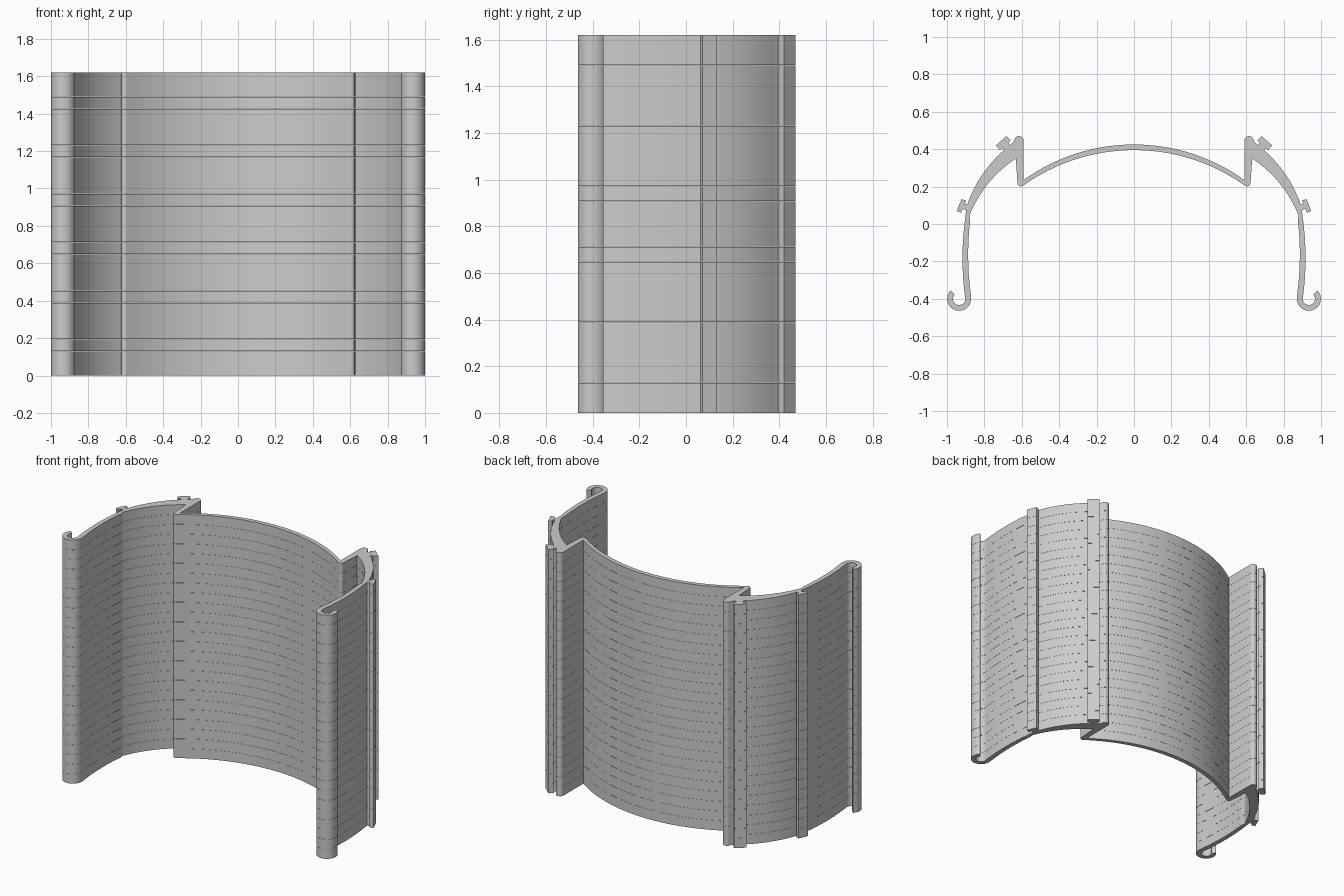
import bpy, bmesh, math
from mathutils import Vector

cube = bpy.data.objects.get("Cube")
if cube:
    bpy.data.objects.remove(cube, do_unlink=True)

HEIGHT, COUNT, GAP = 1.62, 25, 0.0007
PITCH = (HEIGHT + GAP) / COUNT


def circle(cx, cy, r, a0, a1, n):
    """Points on a circle from angle a0 to a1 in degrees."""
    angles = [math.radians(a0 + (a1 - a0) * i / n) for i in range(n + 1)]
    return [(cx + r * math.cos(a), cy + r * math.sin(a)) for a in angles]


def bow(p, q, bulge, n):
    """Circular arc from p to q, bulging to the left of the direction p-q."""
    p, q = Vector(p), Vector(q)
    d = q - p
    half, side = d.length / 2, Vector((-d.y, d.x)).normalized()
    r = (half ** 2 + bulge ** 2) / (2 * bulge)
    centre = (p + q) / 2 + side * (bulge - r)
    start = p - centre
    sweep = 2 * math.asin(half / r)
    pts = []
    for i in range(n + 1):
        a = -sweep * i / n
        c, s = math.cos(a), math.sin(a)
        pts.append((centre.x + start.x * c - start.y * s,
                    centre.y + start.x * s + start.y * c))
    return pts


def arch(half_width, top, end):
    """Right half of the shallow central arch, from middle to end."""
    return bow((-half_width, end), (half_width, end), top - end, 48)[24:]


# Right half of the outline, around the back and then along the inside
half = arch(0.59, 0.425, 0.235)
# rounded post head
half += circle(0.615, 0.445, 0.025, 180, 20, 8) + [(0.645, 0.437)]
# upper T-shaped rib
half += [(0.662, 0.422), (0.672, 0.434), (0.660, 0.446), (0.682, 0.470),
         (0.738, 0.420), (0.717, 0.395), (0.705, 0.406), (0.696, 0.396)]
# shoulder, then lower rib
half += bow((0.700, 0.390), (0.890, 0.107), 0.022, 16)
half += [(0.905, 0.103), (0.899, 0.125), (0.922, 0.133), (0.948, 0.070),
         (0.924, 0.060), (0.917, 0.080), (0.898, 0.075)]
# outer side of the wall and the curled lip
half += bow((0.900, 0.050), (0.902, -0.400), 0.016, 12)
half += circle(0.935, -0.40, 0.033, 190, 405, 16)
half += circle(0.935, -0.40, 0.064, 405, 180, 24)
# inner side of the wall, shoulder and post
half += bow((0.871, -0.385), (0.876, 0.020), -0.013, 12)
half += bow((0.880, 0.045), (0.632, 0.350), -0.030, 16)
half += circle(0.605, 0.219, 0.018, 360, 245, 6)
half += reversed(arch(0.590, 0.395, 0.207))

outline = half + [(-x, y) for x, y in reversed(half)]
clean = []
for p in outline:
    if not clean or (Vector(p) - Vector(clean[-1])).length > 1e-4:
        clean.append(p)
if (Vector(clean[0]) - Vector(clean[-1])).length < 1e-4:
    clean.pop()

# One slat, extruded from the outline
bm = bmesh.new()
face = bm.faces.new([bm.verts.new((x, y, 0)) for x, y in clean])
ext = bmesh.ops.extrude_face_region(bm, geom=[face], use_keep_orig=True)
top_verts = [g for g in ext["geom"] if isinstance(g, bmesh.types.BMVert)]
bmesh.ops.translate(bm, verts=top_verts, vec=(0, 0, PITCH - GAP))
bmesh.ops.recalc_face_normals(bm, faces=bm.faces)
caps = [f for f in bm.faces if len(f.verts) > 4]
bmesh.ops.triangulate(bm, faces=caps)
mesh = bpy.data.meshes.new("channel_slats")
bm.to_mesh(mesh)
bm.free()

grey = bpy.data.materials.new("plain grey")
grey.use_nodes = True
colour = (0.6, 0.6, 0.6, 1)
grey.diffuse_color = colour
grey.node_tree.nodes["Principled BSDF"].inputs["Base Color"].default_value = colour
mesh.materials.append(grey)

slats = bpy.data.objects.new("channel_slats", mesh)
bpy.context.collection.objects.link(slats)
bpy.context.view_layer.objects.active = slats
slats.select_set(True)
bpy.ops.object.shade_smooth_by_angle(angle=math.radians(30))

# Stack of identical slats with hairline gaps
stack = slats.modifiers.new("stack", "ARRAY")
stack.count = COUNT
stack.use_relative_offset = False
stack.use_constant_offset = True
stack.constant_offset_displace = (0, 0, PITCH)
